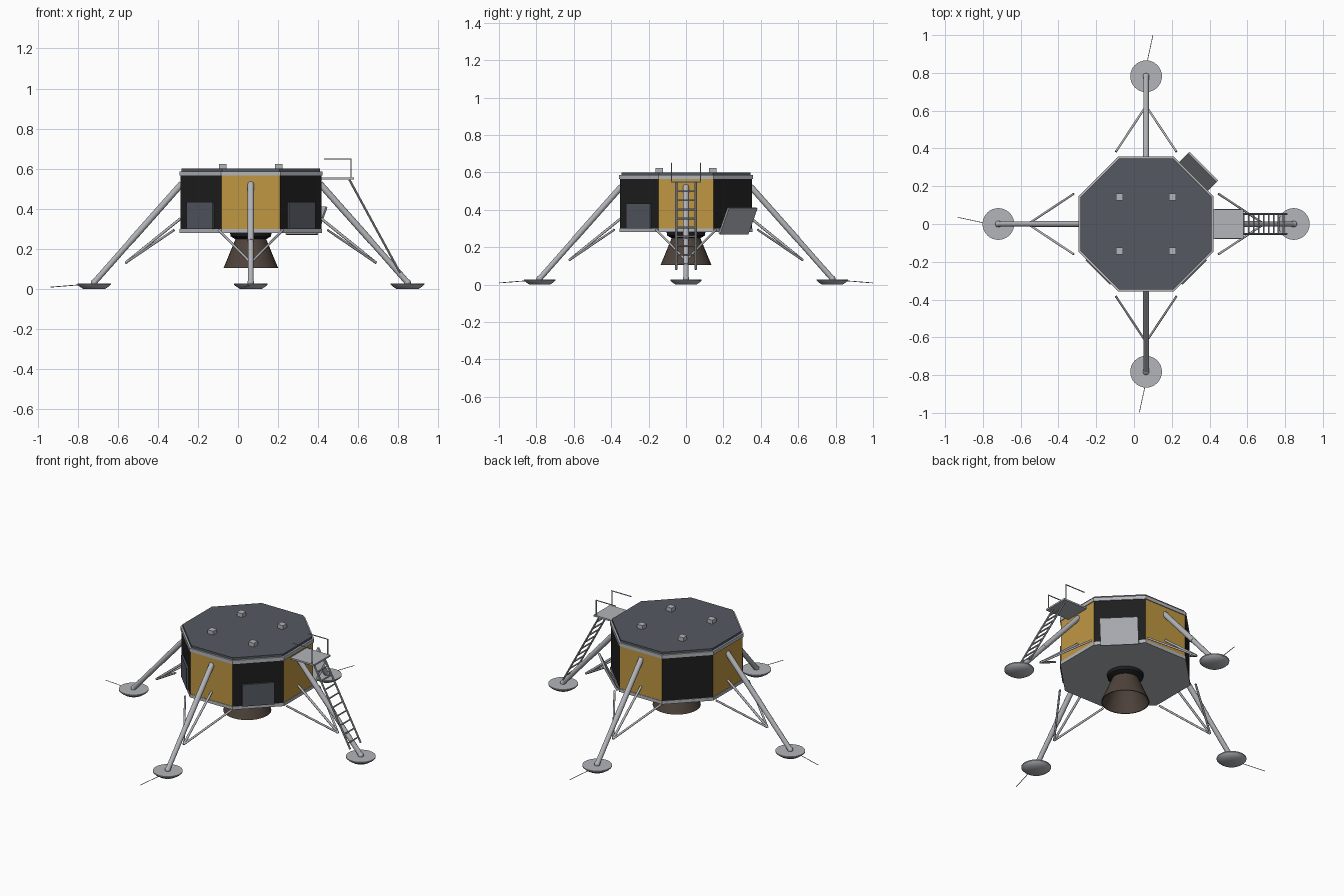
import bpy, bmesh, math
from mathutils import Vector, Matrix

if "Cube" in bpy.data.objects:
    bpy.data.objects.remove(bpy.data.objects["Cube"])

CENTRE = Vector((0.064, 0.0, 0.0))


def material(name, rgb):
    m = bpy.data.materials.new(name)
    m.use_nodes = True
    colour = (*rgb, 1.0)
    m.diffuse_color = colour
    m.node_tree.nodes["Principled BSDF"].inputs["Base Color"].default_value = colour
    return m


SILVER = material("silver_grey", (0.45, 0.46, 0.49))
SLATE = material("slate_grey", (0.09, 0.1, 0.12))
GOLD = material("gold_foil", (0.52, 0.31, 0.055))
BLACK = material("black", (0.013, 0.013, 0.013))
BROWN = material("nozzle_brown", (0.08, 0.057, 0.045))


def finish(name, bm, mats, smooth=False, turn=0.0):
    """Turn about the craft's axis, move to its centre and make the object."""
    bmesh.ops.recalc_face_normals(bm, faces=bm.faces)
    bm.transform(Matrix.Translation(CENTRE) @ Matrix.Rotation(turn, 4, "Z"))
    mesh = bpy.data.meshes.new(name)
    bm.to_mesh(mesh)
    bm.free()
    for m in mats:
        mesh.materials.append(m)
    ob = bpy.data.objects.new(name, mesh)
    bpy.context.collection.objects.link(ob)
    if smooth:
        bpy.ops.object.select_all(action="DESELECT")
        ob.select_set(True)
        bpy.context.view_layer.objects.active = ob
        bpy.ops.object.shade_smooth_by_angle(angle=math.radians(40))
    return ob


def add_rod(bm, a, b, radius, sides=10):
    a, b = Vector(a), Vector(b)
    d = b - a
    mat = Matrix.Translation((a + b) / 2) @ d.to_track_quat("Z", "Y").to_matrix().to_4x4()
    bmesh.ops.create_cone(bm, cap_ends=True, segments=sides, radius1=radius,
                          radius2=radius, depth=d.length, matrix=mat)


def add_box(bm, centre, size, tilt=0.0):
    mat = (Matrix.Translation(centre) @ Matrix.Rotation(tilt, 4, "Y")
           @ Matrix.Diagonal((*size, 1.0)))
    bmesh.ops.create_cube(bm, size=1.0, matrix=mat)


def octagon(name, apothem, z0, z1, mats):
    bm = bmesh.new()
    r = apothem / math.cos(math.pi / 8)
    mat = Matrix.Translation((0, 0, (z0 + z1) / 2)) @ Matrix.Rotation(math.pi / 8, 4, "Z")
    bmesh.ops.create_cone(bm, cap_ends=True, segments=8, radius1=r, radius2=r,
                          depth=z1 - z0, matrix=mat)
    bm.normal_update()
    if len(mats) > 1:
        # diagonal sides take the second colour
        for f in bm.faces:
            if abs(f.normal.x * f.normal.y) > 0.3:
                f.material_index = 1
    return finish(name, bm, mats)


def lathe(name, profile, mat, at=(0, 0, 0), turn=0.0, steps=32):
    bm = bmesh.new()
    vs = [bm.verts.new((r, 0, z)) for r, z in profile]
    es = [bm.edges.new(pair) for pair in zip(vs, vs[1:])]
    bmesh.ops.spin(bm, geom=vs + es, cent=(0, 0, 0), axis=(0, 0, 1),
                   angle=math.tau, steps=steps, use_merge=False)
    bmesh.ops.remove_doubles(bm, verts=bm.verts, dist=0.0002)
    bmesh.ops.translate(bm, verts=bm.verts, vec=at)
    return finish(name, bm, [mat], True, turn)


# Octagonal body with trim plates and roof
octagon("body", 0.352, 0.295, 0.57, [GOLD, BLACK])
octagon("bottom_plate", 0.355, 0.28, 0.3, [SILVER])
octagon("top_plate", 0.357, 0.565, 0.587, [SILVER])
octagon("roof", 0.346, 0.58, 0.6, [SLATE])

# Roof fittings
bm = bmesh.new()
for sx in (-1, 1):
    for sy in (-1, 1):
        add_box(bm, (0.14 * sx, 0.143 * sy, 0.61), (0.038, 0.038, 0.028))
finish("roof_fittings", bm, [SILVER])

# Side bay panels on the two front diagonals
for name, angle in (("right_bay_panel", -135), ("left_bay_panel", -45)):
    bm = bmesh.new()
    add_box(bm, (0.355, 0, 0.367), (0.016, 0.184, 0.135))
    finish(name, bm, [SLATE], turn=math.radians(angle))

# Folded-out bay door on the back left diagonal
bm = bmesh.new()
add_box(bm, (0.393, 0, 0.34), (0.012, 0.216, 0.155), tilt=math.atan2(0.07, 0.14))
finish("open_bay_door", bm, [SILVER], turn=math.radians(45))

# Engine
lathe("engine_mount", [(0, 0.285), (0.105, 0.285), (0.1, 0.262), (0.075, 0.247), (0, 0.247)], BLACK)
lathe("engine_nozzle", [(0.0, 0.25), (0.076, 0.25), (0.096, 0.202), (0.116, 0.153), (0.136, 0.105),
                        (0.131, 0.105), (0.111, 0.153), (0.091, 0.202), (0.071, 0.244), (0, 0.244)], BROWN)

# Legs, struts, pads and ground probes, one set per side
for i, side in enumerate(("left", "back", "right", "front")):
    turn = i * math.pi / 2
    knee = (0.625, 0, 0.13)
    top, mid, foot = Vector((0.345, 0, 0.525)), Vector((0.6, 0, 0.238)), Vector((0.782, 0, 0.032))
    bm = bmesh.new()
    add_rod(bm, top, mid, 0.016, 14)
    add_rod(bm, mid, foot, 0.0145, 14)
    bmesh.ops.create_uvsphere(bm, u_segments=12, v_segments=8, radius=0.017,
                              matrix=Matrix.Translation(foot))
    finish(side + "_leg", bm, [SILVER], True, turn)

    bm = bmesh.new()
    add_rod(bm, (0.35, 0, 0.352), knee, 0.007)
    for s in (-1, 1):
        add_rod(bm, (0.383, 0.16 * s, 0.294), knee, 0.006)
    finish(side + "_leg_struts", bm, [SILVER], True, turn)

    lathe(side + "_foot_pad", [(0, 0), (0.055, 0), (0.076, 0.014), (0.084, 0.022), (0.084, 0.028), (0, 0.028)],
          SILVER, (0.782, 0, 0), turn)
    if side != "left":
        bm = bmesh.new()
        add_rod(bm, (0.86, -0.006, 0.02), (0.999, -0.036, 0.009), 0.002, 6)
        finish(side + "_probe", bm, [SILVER], turn=turn)

# Porch with hand rails
bm = bmesh.new()
add_box(bm, (0.434, 0, 0.55), (0.164, 0.16, 0.01))
finish("porch", bm, [SILVER])
bm = bmesh.new()
for s in (-1, 1):
    y = 0.077 * s
    add_rod(bm, (0.5, y, 0.55), (0.5, y, 0.65), 0.003, 8)
    add_rod(bm, (0.366, y, 0.649), (0.503, y, 0.649), 0.003, 8)
finish("porch_rails", bm, [SILVER])

# Ladder
bm = bmesh.new()
head, tail = Vector((0.492, 0, 0.545)), Vector((0.745, 0, 0.08))
for s in (-1, 1):
    offset = Vector((0, 0.052 * s, 0))
    add_rod(bm, head + offset, tail + offset, 0.0055, 8)
for k in range(9):
    p = head.lerp(tail, 0.1 + k * 0.104)
    add_rod(bm, p - offset, p + offset, 0.0045, 8)
finish("ladder", bm, [SILVER], True)
